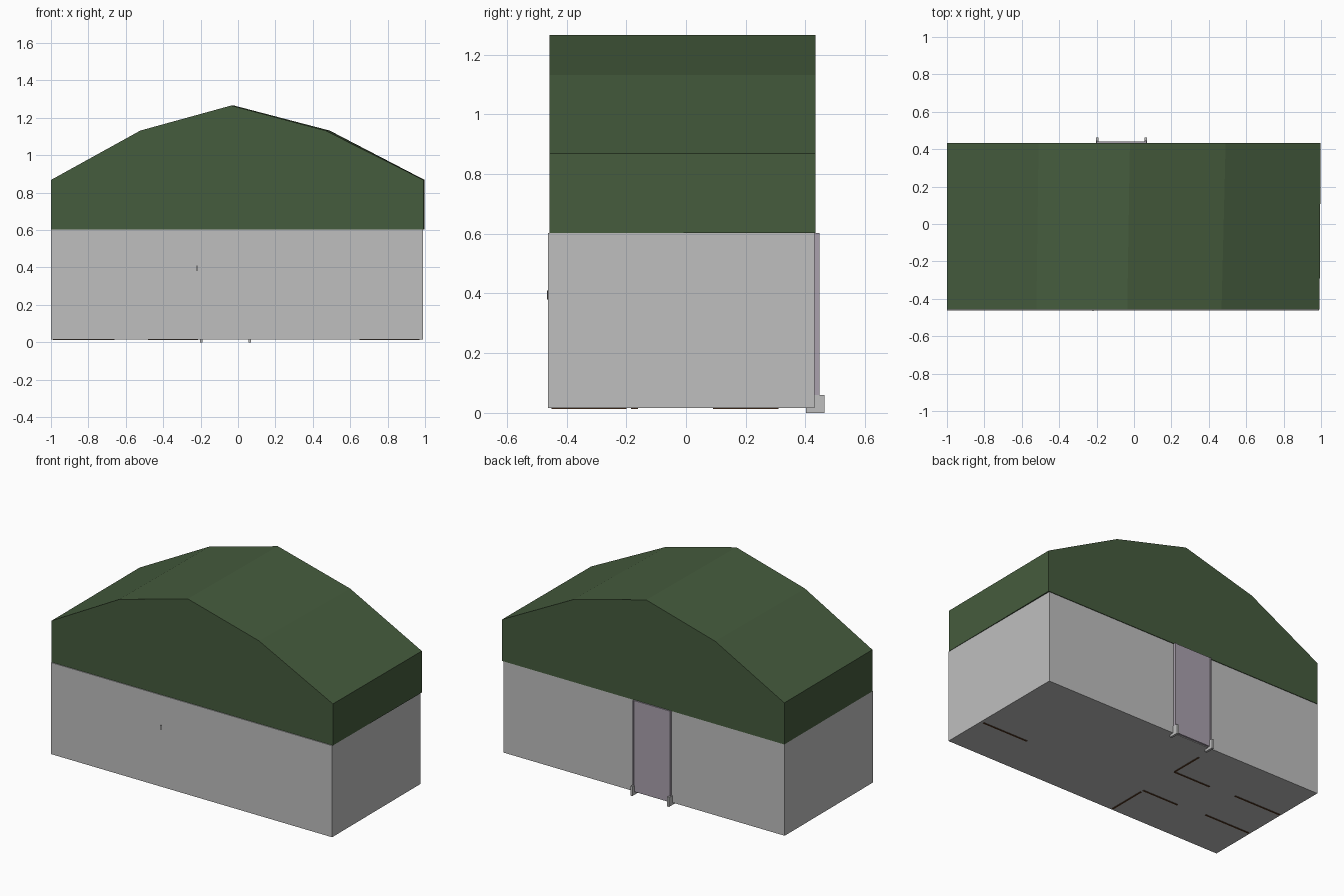
import bpy, bmesh

if "Cube" in bpy.data.objects:
    bpy.data.objects.remove(bpy.data.objects["Cube"])


def material(name, rgb):
    m = bpy.data.materials.new(name)
    m.diffuse_color = (*rgb, 1)
    m.use_nodes = True
    m.node_tree.nodes["Principled BSDF"].inputs["Base Color"].default_value = m.diffuse_color
    return m


GREY = material("wall grey", (0.52, 0.52, 0.52))
GREEN = material("roof green", (0.060, 0.106, 0.047))
MAUVE = material("door mauve grey", (0.40, 0.355, 0.42))
BROWN = material("partition brown", (0.10, 0.045, 0.02))
DARK = material("fitting dark", (0.06, 0.06, 0.06))


def finish(name, bm, mat):
    bmesh.ops.recalc_face_normals(bm, faces=bm.faces)
    me = bpy.data.meshes.new(name)
    bm.to_mesh(me)
    bm.free()
    me.materials.append(mat)
    ob = bpy.data.objects.new(name, me)
    bpy.context.collection.objects.link(ob)
    return ob


def box(name, x, y, z, mat):
    bm = bmesh.new()
    bmesh.ops.create_cube(bm, size=1)
    for v in bm.verts:
        v.co = [r[0] if c < 0 else r[1] for c, r in zip(v.co, (x, y, z))]
    return finish(name, bm, mat)


# Wall block
box("walls", (-1.0, 0.99), (-0.462, 0.43), (0.016, 0.602), GREY)

# Faceted roof, its front end shifted slightly to the left
back = [(-1, 0.602), (-1, 0.868), (-0.51, 1.132), (-0.022, 1.266),
        (0.49, 1.132), (0.998, 0.868), (0.998, 0.602)]
shift = [0, 0, 0.012, 0.014, 0.022, 0.006, 0.006]
bm = bmesh.new()
b = [bm.verts.new((x, 0.434, z)) for x, z in back]
f = [bm.verts.new((x - s, -0.457, z)) for (x, z), s in zip(back, shift)]
bm.faces.new(b)
bm.faces.new(f[::-1])
for i in range(len(b)):
    j = (i + 1) % len(b)
    bm.faces.new((b[i], f[i], f[j], b[j]))
finish("roof", bm, GREEN)

# Back door with side jambs and small feet
box("door", (-0.195, 0.06), (0.42, 0.442), (0.02, 0.603), MAUVE)
for side, x in (("left", -0.2), ("right", 0.06)):
    box(side + "_door_jamb", (x, x + 0.006), (0.42, 0.447), (0.02, 0.603), MAUVE)
    box(side + "_door_foot", (x - 0.004, x + 0.01), (0.43, 0.463), (0.0, 0.06), GREY)
    box(side + "_door_foot_base", (x - 0.004, x + 0.01), (0.402, 0.44), (0.0, 0.02), GREY)

# Small fitting on the front wall
box("front_fitting", (-0.223, -0.217), (-0.465, -0.455), (0.38, 0.41), DARK)

# Bottom edges of the inner partitions, showing through the floor
W = 0.005
for i, (x0, x1, y) in enumerate([(0.65, 0.97, -0.175), (-0.48, -0.22, 0.095),
                                 (-0.99, -0.66, 0.107), (-0.475, -0.22, -0.18),
                                 (-0.99, -0.67, -0.165)]):
    box(f"cross_partition_{i}", (x0, x1), (y - W, y + W), (0.013, 0.02), BROWN)
for i, (y0, y1) in enumerate([(0.096, 0.31), (-0.45, -0.2)]):
    box(f"long_partition_{i}", (-0.22 - W, -0.22 + W), (y0, y1), (0.013, 0.02), BROWN)
